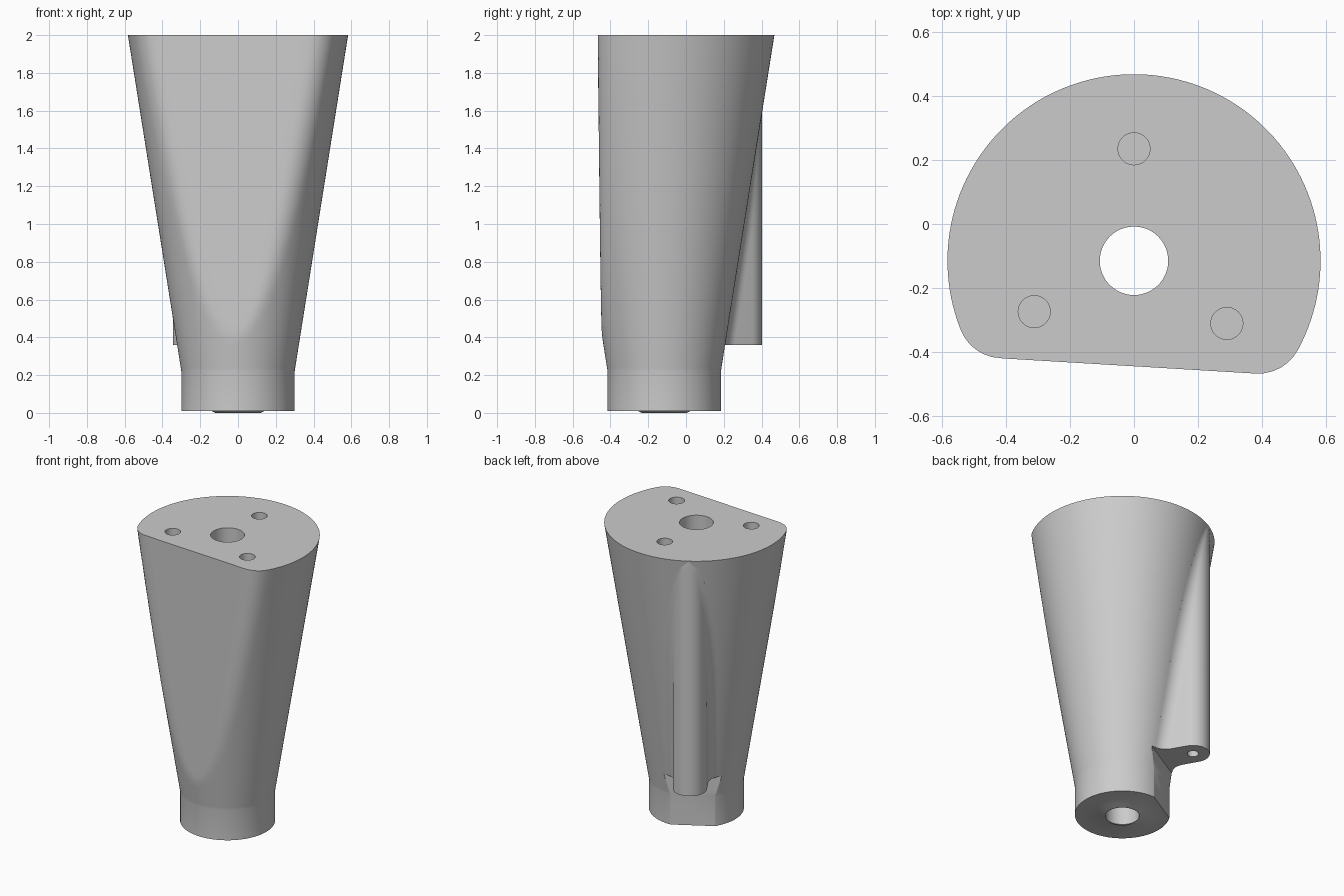
import bpy, bmesh
from math import sin, cos, atan2, sqrt, pi, hypot, radians
from mathutils import Matrix, Vector

cube = bpy.data.objects.get("Cube")
if cube:
    bpy.data.objects.remove(cube, do_unlink=True)

AXIS_Y = -0.115               # the body is turned about this upright axis
NECK_R, TOP_R = 0.30, 0.583
NECK_Z, TOP_Z, RIB_Z = 0.22, 2.0, 0.36
FLAT_D, FLAT_FILLET = 0.329, 0.14
FLAT_DIR = atan2(-1, -0.06)
RIB_DIR = radians(120)
RIB_R, RIB_S, RIB_FILLET = 0.107, 0.475, 0.10

grey = bpy.data.materials.new("light grey")
grey.use_nodes = True
grey.diffuse_color = (0.6, 0.6, 0.6, 1)
grey.node_tree.nodes["Principled BSDF"].inputs["Base Color"].default_value = (0.6, 0.6, 0.6, 1)


def make_object(name, bm):
    bmesh.ops.recalc_face_normals(bm, faces=bm.faces)
    mesh = bpy.data.meshes.new(name)
    bm.to_mesh(mesh)
    bm.free()
    mesh.materials.append(grey)
    obj = bpy.data.objects.new(name, mesh)
    bpy.context.collection.objects.link(obj)
    return obj


def loft(name, rings):
    """Skin a list of closed rings with equal point counts and cap both ends."""
    bm = bmesh.new()
    rows = [[bm.verts.new(p) for p in ring] for ring in rings]
    n = len(rows[0])
    for low, high in zip(rows, rows[1:]):
        for i in range(n):
            j = (i + 1) % n
            bm.faces.new((low[i], low[j], high[j], high[i]))
    bm.faces.new(rows[0][::-1])
    bm.faces.new(rows[-1])
    return make_object(name, bm)


def polar(dist, angle, z=0.0):
    return Vector((dist * cos(angle), AXIS_Y + dist * sin(angle), z))


def cone_radius(z):
    return NECK_R + (TOP_R - NECK_R) * max(0, z - NECK_Z) / (TOP_Z - NECK_Z)


def flattened_radius(R, phi):
    """Distance to a circle cut by a flat with rounded corners."""
    if R <= FLAT_D:
        return R
    phi = abs(phi)
    cx = FLAT_D - FLAT_FILLET
    cy = sqrt((R - FLAT_FILLET) ** 2 - cx ** 2)
    if phi >= atan2(cy, cx):
        return R
    if phi <= atan2(cy, FLAT_D):
        return FLAT_D / cos(phi)
    along = cx * cos(phi) + cy * sin(phi)
    return along + sqrt(along ** 2 - cx ** 2 - cy ** 2 + FLAT_FILLET ** 2)


def body_ring(z, R, count=144):
    angles = [2 * pi * i / count - pi for i in range(count)]
    return [polar(flattened_radius(R, a), a + FLAT_DIR, z) for a in angles]


def rib_ring(z, steps=10):
    """Round-ended rib section, blended into the cone at height z."""
    R, f = cone_radius(z), RIB_FILLET
    w = RIB_R + f
    s = sqrt((R + f) ** 2 - w ** 2)
    if s > RIB_S:
        s = ((R + f) ** 2 - w ** 2 + RIB_S ** 2) / (2 * RIB_S)
        w = sqrt(max(0, (R + f) ** 2 - s ** 2))
    a0, a1 = atan2(-w, -s), atan2(-w, min(RIB_S - s, 0))
    b0 = atan2(w, max(s - RIB_S, 0))
    half = [(0.2, 0.08)]
    for i in range(steps + 1):
        a = a0 + (a1 - a0) * i / steps
        half.append((s + f * cos(a), w + f * sin(a)))
    for i in range(steps + 1):
        b = b0 * (1 - i / steps)
        half.append((RIB_S + RIB_R * cos(b), RIB_R * sin(b)))
    outline = half + [(x, -y) for x, y in half[-2::-1]]
    return [polar(hypot(x, y), RIB_DIR + atan2(y, x), z) for x, y in outline]


def cylinder(name, place, radius, z0, z1):
    bm = bmesh.new()
    bmesh.ops.create_cone(bm, cap_ends=True, segments=48, radius1=radius, radius2=radius,
                          depth=z1 - z0,
                          matrix=Matrix.Translation((place.x, place.y, (z0 + z1) / 2)))
    return make_object(name, bm)


def cut(target, cutter):
    mod = target.modifiers.new("cut", 'BOOLEAN')
    mod.operation, mod.solver, mod.object = 'DIFFERENCE', 'EXACT', cutter
    bpy.context.view_layer.objects.active = target
    bpy.ops.object.modifier_apply(modifier=mod.name)
    bpy.data.objects.remove(cutter, do_unlink=True)


# Tapered body with neck, bottom boss and front flat
levels = 36
rings = [body_ring(0, 0.12), body_ring(0.01, 0.14), body_ring(0.01, NECK_R)]
for i in range(levels + 1):
    z = NECK_Z + (TOP_Z - NECK_Z) * (i / levels) ** 1.3
    rings.append(body_ring(z, cone_radius(z)))
body = loft("tapered_body", rings)

# Flat notch on the neck below the rib
bm = bmesh.new()
bmesh.ops.create_cube(bm, size=1)
bmesh.ops.scale(bm, verts=bm.verts, vec=(0.3, 0.8, RIB_Z + 0.1))
bmesh.ops.translate(bm, verts=bm.verts, vec=(0.265 + 0.15, 0, RIB_Z / 2 - 0.05))
bmesh.ops.rotate(bm, verts=bm.verts, matrix=Matrix.Rotation(RIB_DIR, 3, 'Z'))
bmesh.ops.translate(bm, verts=bm.verts, vec=(0, AXIS_Y, 0))
cut(body, make_object("notch_cutter", bm))

# Through bore and three blind screw holes in the top
cut(body, cylinder("bore_cutter", polar(0, 0), 0.107, -0.1, 2.1))
for degrees in (90, 207, -34):
    cut(body, cylinder("screw_cutter", polar(0.35, radians(degrees)), 0.05, 1.7, 2.1))

# Rear rib with a small hole in its underside
rib = loft("rear_rib", [rib_ring(RIB_Z + (1.995 - RIB_Z) * i / 40) for i in range(41)])
cut(rib, cylinder("rib_hole_cutter", polar(RIB_S, RIB_DIR), 0.036, 0.2, 0.75))

# Smooth shading with sharp edges kept
for obj in (body, rib):
    bpy.ops.object.select_all(action='DESELECT')
    obj.select_set(True)
    bpy.context.view_layer.objects.active = obj
    bpy.ops.object.shade_smooth_by_angle(angle=radians(30))
